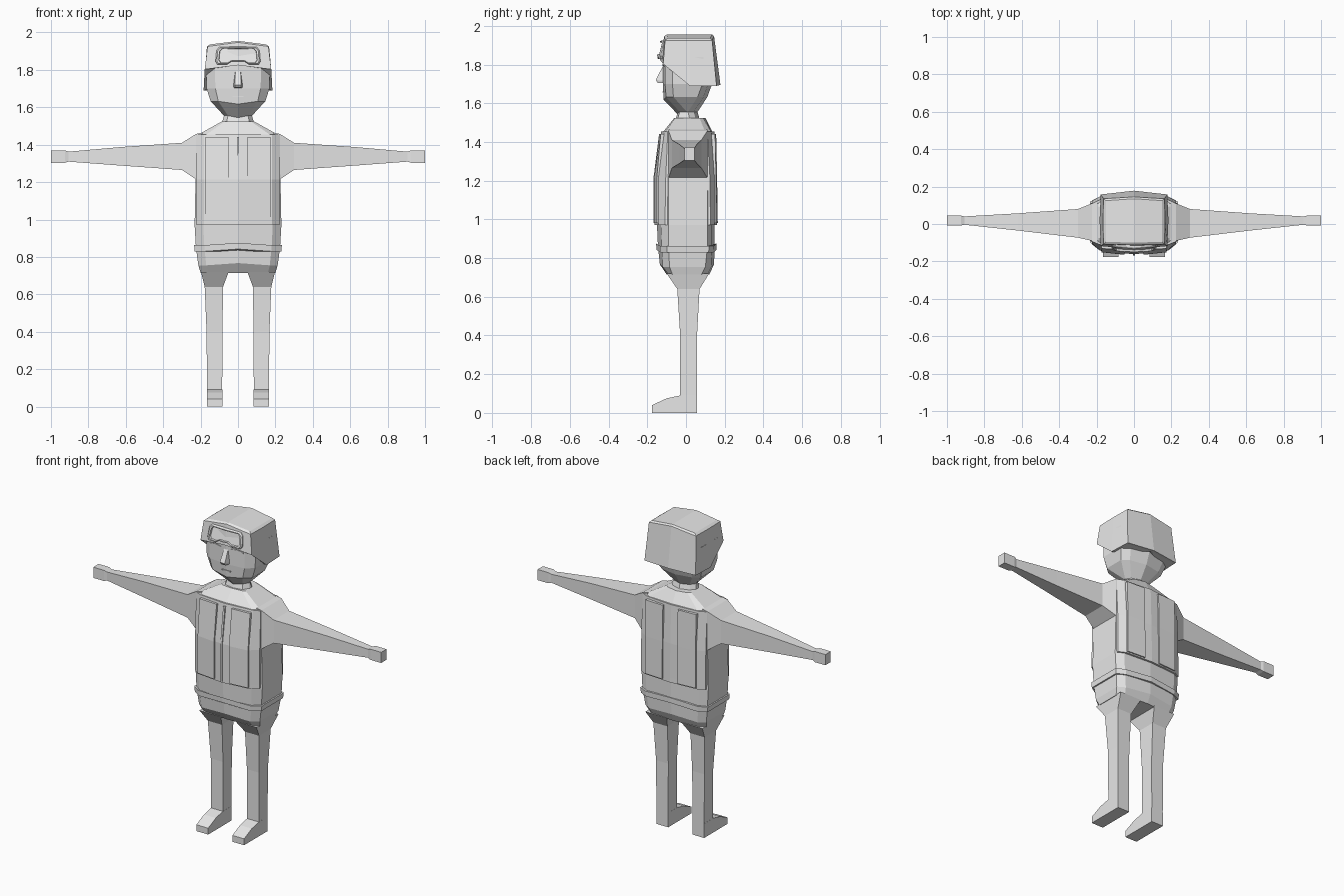
import bpy
import bmesh

if "Cube" in bpy.data.objects:
    bpy.data.objects.remove(bpy.data.objects["Cube"])

mat = bpy.data.materials.new("light grey")
mat.diffuse_color = (0.8, 0.8, 0.8, 1)
mat.use_nodes = True
mat.node_tree.nodes["Principled BSDF"].inputs["Base Color"].default_value = mat.diffuse_color


def make(name, verts, faces, mirror=False):
    me = bpy.data.meshes.new(name)
    me.from_pydata(verts, [], faces)
    bm = bmesh.new()
    bm.from_mesh(me)
    bmesh.ops.recalc_face_normals(bm, faces=bm.faces)
    bm.to_mesh(me)
    bm.free()
    ob = bpy.data.objects.new(name, me)
    bpy.context.collection.objects.link(ob)
    me.materials.append(mat)
    if mirror:
        ob.modifiers.new("mirror", 'MIRROR')
    return ob


def loft(name, rings, mirror=False):
    """Skin a list of equal-length rings and cap both ends."""
    n = len(rings[0])
    verts = [p for r in rings for p in r]
    faces = [(i * n + j, i * n + (j + 1) % n, (i + 1) * n + (j + 1) % n, (i + 1) * n + j)
             for i in range(len(rings) - 1) for j in range(n)]
    faces += [tuple(range(n)), tuple(range(len(verts) - n, len(verts)))]
    return make(name, verts, faces, mirror)


def symmetric(half):
    """Close a half ring whose first and last points lie on x = 0."""
    return half + [(-x, y, z) for x, y, z in half[-2:0:-1]]


def body_ring(z, w, f0, f1, fe, be, b1, b0, rise=0.0, grow=0.0):
    a = 0.8 * w
    w += grow
    return symmetric([(0, f0 - grow, z + rise), (a, f1 - grow, z), (w, fe - grow, z),
                      (w, be + grow, z), (a, b1 + grow, z), (0, b0 + grow, z + rise)])


# Torso: height, half width, then front and back depths from centre to edge
BODY = [
    (0.715, 0.20, -0.10, -0.09, -0.07, 0.08, 0.11, 0.12),
    (0.755, 0.212, -0.135, -0.12, -0.085, 0.10, 0.13, 0.145),
    (0.85, 0.225, -0.145, -0.125, -0.09, 0.11, 0.135, 0.148),
    (0.97, 0.232, -0.15, -0.13, -0.09, 0.11, 0.135, 0.148),
    (1.215, 0.227, -0.15, -0.13, -0.09, 0.11, 0.135, 0.143),
    (1.45, 0.22, -0.12, -0.11, -0.085, 0.10, 0.13, 0.138),
    (1.525, 0.085, -0.06, -0.055, -0.045, 0.07, 0.085, 0.10),
]
loft("torso", [body_ring(*r, rise=0.012 if i in (1, 2) else 0) for i, r in enumerate(BODY)])


def body_at(z):
    for lo, hi in zip(BODY, BODY[1:]):
        if z <= hi[0]:
            t = (z - lo[0]) / (hi[0] - lo[0])
            return [a + (b - a) * t for a, b in zip(lo, hi)]
    return BODY[-1]


def surface_y(x, z, side):
    _, w, f0, f1, fe, be, b1, b0 = body_at(z)
    c, m, e = (f0, f1, fe) if side < 0 else (b0, b1, be)
    u = min(abs(x) / w, 1)
    return c + (m - c) * u / 0.8 if u < 0.8 else m + (e - m) * (u - 0.8) / 0.2


# Belt around the hem
loft("belt", [body_ring(*body_at(z), rise=0.012, grow=0.009) for z in (0.83, 0.863)])


def panel(name, xs, zs, side, off, mirror=False):
    """Raised cloth panel following the torso."""
    rings = []
    for z in zs:
        outer = [(x, surface_y(x, z, side) + side * off, z) for x in xs]
        inner = [(x, surface_y(x, z, side) - side * 0.01, z) for x in reversed(xs)]
        rings.append(outer + inner)
    return loft(name, rings, mirror)


# Vest base panels and raised strips, front and back
for side, label in ((-1, "front"), (1, "back")):
    panel("vest_" + label, (-0.224, -0.182, 0, 0.182, 0.224),
          (0.972, 1.0, 1.215, 1.455), side, 0.012)
    panel("vest_strip_" + label, (0.052, 0.175),
          (0.98, 1.0, 1.215, 1.44), side, 0.02, True)
panel("vest_placket", (-0.006, 0, 0.006), (0.98, 1.0, 1.215, 1.44), -1, 0.018)


def rect_x(x, y0, y1, z0, z1):
    return [(x, y0, z0), (x, y1, z0), (x, y1, z1), (x, y0, z1)]


def rect_z(z, x0, x1, y0, y1):
    return [(x0, y0, z), (x1, y0, z), (x1, y1, z), (x0, y1, z)]


# Arms and hands
loft("arm", [rect_x(0.19, -0.09, 0.11, 1.205, 1.465),
             rect_x(0.225, -0.09, 0.11, 1.215, 1.457),
             rect_x(0.30, -0.073, 0.08, 1.265, 1.41),
             rect_x(0.62, -0.035, 0.057, 1.288, 1.388),
             rect_x(0.915, -0.003, 0.04, 1.31, 1.362)], True)
loft("hand", [rect_x(0.90, -0.002, 0.038, 1.312, 1.36),
              rect_x(0.925, -0.008, 0.045, 1.303, 1.37),
              rect_x(1.0, -0.008, 0.045, 1.303, 1.37)], True)

# Legs and feet
loft("leg", [rect_z(0.72, 0.05, 0.198, -0.10, 0.12),
             rect_z(0.64, 0.08, 0.178, -0.045, 0.07),
             rect_z(0.40, 0.083, 0.168, -0.03, 0.057),
             rect_z(0.0, 0.085, 0.165, -0.03, 0.057)], True)
shoe = [(-0.176, 0), (0.057, 0), (0.057, 0.09), (-0.03, 0.09), (-0.10, 0.075), (-0.176, 0.04)]
loft("foot", [[(x, y, z) for y, z in shoe] for x in (0.084, 0.166)], True)


# Neck and head
def head_ring(z, w, front, back, drop=0.0):
    return symmetric([(0, front, z - drop), (0.72 * w, front + 0.012, z), (w, front + 0.05, z),
                      (w, back - 0.05, z), (0.72 * w, back - 0.02, z), (0, back, z)])


loft("head", [head_ring(1.50, 0.09, -0.06, 0.075),
              head_ring(1.555, 0.075, -0.045, 0.06, 0.01),
              head_ring(1.632, 0.146, -0.115, 0.11, 0.015),
              head_ring(1.70, 0.168, -0.12, 0.135),
              head_ring(1.84, 0.172, -0.12, 0.14)])

# Helmet with a raised brow and low side flaps
rim = [(0, -0.135, 1.825), (0.178, -0.118, 1.803), (0.184, 0.02, 1.69),
       (0.178, 0.158, 1.69), (0, 0.178, 1.695)]
crown = [(0, -0.112, 1.947), (0.163, -0.108, 1.925), (0.166, 0.02, 1.925),
         (0.163, 0.135, 1.925), (0, 0.145, 1.947)]
top = [(0, -0.10, 1.955), (0.15, -0.095, 1.936), (0.15, 0.02, 1.936),
       (0.15, 0.125, 1.936), (0, 0.135, 1.955)]
inside = [(x * 0.93, y * 0.9, z + 0.002) for x, y, z in rim]
hel = [symmetric(r) for r in (inside, rim, crown, top)]
helmet = loft("helmet", hel)
bm = bmesh.new()
bm.from_mesh(helmet.data)
big = [f for f in bm.faces if len(f.verts) > 4]
bmesh.ops.connect_verts(bm, verts=[v for v in bm.verts if v.co.z > 1.95])
bmesh.ops.triangulate(bm, faces=[f for f in bm.faces if len(f.verts) > 4])
bm.to_mesh(helmet.data)
bm.free()

# Goggles: notched frame leaning with the helmet, with a sunken lens
outline = [(0, 1.845), (0.035, 1.845), (0.06, 1.828), (0.11, 1.828),
           (0.12, 1.845), (0.115, 1.905), (0.10, 1.922), (0, 1.925)]
outline += [(-x, z) for x, z in outline[-2:0:-1]]


def goggle_ring(scale, depth):
    return [(x * scale, -0.132 + 0.22 * (z - 1.83) + 0.1 * abs(x) - depth,
             1.878 + (z - 1.878) * (1 - (1 - scale) * 1.6)) for x, z in outline]


loft("goggles", [goggle_ring(1, -0.02), goggle_ring(1, 0.014), goggle_ring(0.94, 0.022),
                 goggle_ring(0.86, 0.022), goggle_ring(0.84, 0.010)])

# Nose wedge
loft("nose", [[(-0.014, -0.118, 1.795), (0.014, -0.118, 1.795), (0.018, -0.10, 1.795), (-0.018, -0.10, 1.795)],
              [(-0.017, -0.156, 1.72), (0.017, -0.156, 1.72), (0.028, -0.10, 1.715), (-0.028, -0.10, 1.715)],
              [(-0.015, -0.146, 1.705), (0.015, -0.146, 1.705), (0.026, -0.10, 1.703), (-0.026, -0.10, 1.703)]])

# Thin brows and mouth
loft("brow", [[(x, -0.124 + 0.1 * x, z), (x, -0.10, z), (x, -0.10, z + 0.01), (x, -0.124 + 0.1 * x, z + 0.01)]
              for x, z in ((0.035, 1.792), (0.075, 1.796), (0.115, 1.79))], True)
loft("mouth", [rect_x(x, -0.121, -0.105, 1.655, 1.661) for x in (-0.03, 0.03)])
